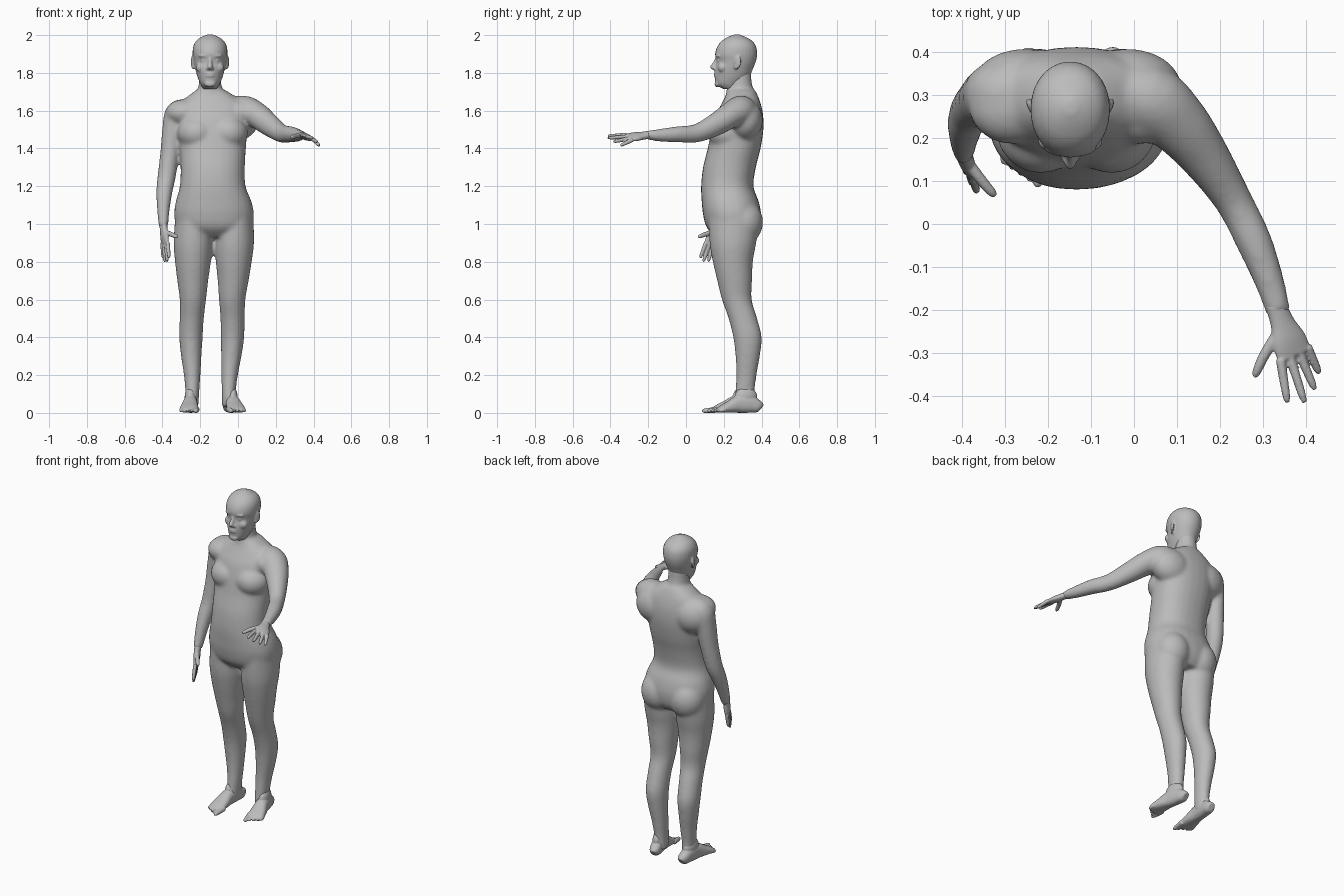
import bpy, bmesh, math
from mathutils import Vector, Matrix

cube = bpy.data.objects.get("Cube")
if cube:
    bpy.data.objects.remove(cube, do_unlink=True)

skin = bpy.data.materials.new("plain grey")
skin.use_nodes = True
grey = (0.5, 0.5, 0.5, 1)
skin.diffuse_color = grey
skin.node_tree.nodes["Principled BSDF"].inputs["Base Color"].default_value = grey

UP = Vector((0, 0, 1))
BACK = Vector((0, 1, 0))
MID = -0.148            # centre line of head and feet
TRUNK = -0.134          # centre line of the trunk, leaning to one side
SIDES = (-1, 1)


def refine(rows, steps=4):
    """Smooth curve through rows of numbers."""
    out = []
    for i in range(len(rows) - 1):
        a, b, c, d = (rows[max(0, min(len(rows) - 1, i + k))] for k in (-1, 0, 1, 2))
        for s in range(steps):
            t = s / steps
            out.append([q + t / 2 * (r - p + t * (2 * p - 5 * q + 4 * r - w + t * (3 * (q - r) + w - p)))
                        for p, q, r, w in zip(a, b, c, d)])
    return out + [list(rows[-1])]


def loft(bm, rows, ref=UP, level=False, power=1.0, sides=28):
    """Skin oval rings (x, y, z, side radius, other radius) along a path."""
    rows = refine(rows)
    pts = [Vector(r[:3]) for r in rows]
    rings = []
    for i, row in enumerate(rows):
        along = UP if level else (pts[min(i + 1, len(pts) - 1)] - pts[max(i - 1, 0)]).normalized()
        side = along.cross(ref).normalized()
        other = side.cross(along)
        ring = []
        for k in range(sides):
            a = math.tau * k / sides
            c, s = (math.copysign(abs(f) ** power, f) for f in (math.cos(a), math.sin(a)))
            ring.append(bm.verts.new(pts[i] + side * c * row[3] + other * s * row[4]))
        rings.append(ring)
    for a, b in zip(rings, rings[1:]):
        for k in range(sides):
            n = (k + 1) % sides
            bm.faces.new((a[k], a[n], b[n], b[k]))
    bm.faces.new(rings[0])
    bm.faces.new(rings[-1])


def levels(bm, rows, power=1.0):
    """Loft level rings given as (x, z, front, back, half width)."""
    loft(bm, [(x, (f + b) / 2, z, w, (b - f) / 2) for x, z, f, b, w in rows], BACK, True, power)


def ball(bm, place, size, turn=0):
    m = Matrix.Translation(place) @ Matrix.Rotation(turn, 4, 'Z') @ Matrix.Diagonal((*size, 1))
    bmesh.ops.create_uvsphere(bm, u_segments=24, v_segments=16, radius=1, matrix=m)


def digit(bm, base, tip, r, bend=Vector()):
    """A tapered finger or toe with a rounded end."""
    a, b = Vector(base), Vector(tip)
    rows = [(*(a.lerp(b, t) + bend * math.sin(math.pi * t)), r * k, r * k)
            for t, k in ((0, 1.1), (0.5, 1), (0.85, 0.85), (1, 0.45))]
    loft(bm, rows, Vector((0.3, 0.2, 1)), sides=12)


def fuse(name, bm, voxel, rounds):
    """Merge overlapping volumes into one smooth skin."""
    bmesh.ops.recalc_face_normals(bm, faces=bm.faces)
    mesh = bpy.data.meshes.new(name)
    bm.to_mesh(mesh)
    bm.free()
    mesh.materials.append(skin)
    ob = bpy.data.objects.new(name, mesh)
    bpy.context.collection.objects.link(ob)
    bpy.ops.object.select_all(action='DESELECT')
    ob.select_set(True)
    bpy.context.view_layer.objects.active = ob
    rm = ob.modifiers.new("skin", 'REMESH')
    rm.mode = 'VOXEL'
    rm.voxel_size = voxel
    sm = ob.modifiers.new("soften", 'SMOOTH')
    sm.factor = 0.5
    sm.iterations = rounds
    for m in (rm.name, sm.name):
        bpy.ops.object.modifier_apply(modifier=m)
    bpy.ops.object.shade_smooth_by_angle(angle=math.radians(50))


# Trunk and neck
bm = bmesh.new()
levels(bm, [(TRUNK + dx, z, f, b, w) for dx, z, f, b, w in (
    (.008, .93, .16, .36, .12), (.008, .98, .11, .39, .195), (.007, 1.05, .09, .398, .211),
    (.005, 1.12, .083, .385, .2), (0, 1.2, .08, .357, .174), (0, 1.3, .09, .37, .17),
    (0, 1.4, .115, .395, .176), (0, 1.5, .135, .41, .184), (0, 1.58, .158, .408, .19),
    (-.002, 1.64, .19, .395, .17), (-.007, 1.68, .21, .38, .12), (-.01, 1.71, .22, .365, .075))], 0.88)
levels(bm, [(MID, 1.62, .2, .375, .09), (MID, 1.7, .213, .36, .067),
            (MID, 1.75, .22, .348, .059), (MID, 1.81, .22, .345, .057)])
for s in SIDES:
    ball(bm, (TRUNK + s * .082, .222, 1.482), (.105, .105, .092))   # chest
    ball(bm, (TRUNK + s * .12, .315, 1.55), (.125, .092, .11))      # shoulder blade
    ball(bm, (TRUNK + s * .15, .275, 1.59), (.1, .09, .07))         # front of shoulder
    ball(bm, (TRUNK + .008 + s * .098, .3, 1.01), (.106, .108, .12))  # seat
    # Legs
    levels(bm, [(MID + .022 * z + s * dx, z, f, b, w) for dx, z, f, b, w in (
        (.112, 1.04, .12, .39, .095), (.109, .9, .125, .372, .104), (.108, .8, .142, .354, .095),
        (.107, .7, .165, .35, .082), (.104, .6, .19, .348, .07), (.108, .5, .225, .377, .064),
        (.11, .4, .25, .401, .062), (.106, .3, .262, .391, .054), (.099, .2, .266, .374, .044),
        (.096, .1, .26, .363, .036), (.096, .03, .262, .375, .034))])
# Lowered right arm, then the raised left arm
loft(bm, [(-.25, .3, 1.61, .05, .07), (-.315, .3, 1.585, .07, .076), (-.345, .295, 1.5, .056, .067),
          (-.36, .285, 1.38, .051, .058), (-.378, .265, 1.25, .048, .051), (-.39, .235, 1.17, .043, .046),
          (-.395, .2, 1.08, .034, .039), (-.395, .165, .98, .024, .031)], -BACK)
loft(bm, [(-.08, .31, 1.59, .06, .07), (.03, .29, 1.6, .082, .08), (.1, .235, 1.575, .073, .068),
          (.165, .155, 1.525, .058, .06), (.23, .055, 1.48, .044, .049), (.278, -.04, 1.475, .042, .043),
          (.313, -.13, 1.47, .035, .035), (.337, -.21, 1.47, .029, .023)])
fuse("body", bm, 0.009, 12)


# Hands
def hand(name, wrist, first, last, tips, thumb, ref):
    bm = bmesh.new()
    wrist, first, last = Vector(wrist), Vector(first), Vector(last)
    mid = (first + last) / 2
    wide = (last - first).length / 2
    rows = [(*wrist.lerp(mid, t), wide * k + .009, d)
            for t, k, d in ((-.3, .4, .021), (.2, .55, .019), (.65, .9, .018), (1.05, .95, .012))]
    loft(bm, rows, ref)
    for i, tip in enumerate(tips):
        digit(bm, first.lerp(last, i / 3), tip, .0105)
    digit(bm, wrist.lerp(first, .35), thumb, .0125, (first - last) * .1)
    fuse(name, bm, 0.004, 2)


hand("right_hand", (-.395, .165, .99), (-.372, .105, .9), (-.4, .165, .9),
     [(-.365, .075, .82), (-.375, .092, .8), (-.388, .118, .8), (-.397, .147, .82)],
     (-.322, .065, .93), Vector((1, 0.4, 0)))
hand("left_hand", (.337, -.21, 1.47), (.34, -.315, 1.472), (.402, -.285, 1.445),
     [(.356, -.415, 1.466), (.396, -.415, 1.455), (.42, -.385, 1.435), (.43, -.347, 1.415)],
     (.28, -.355, 1.455), Vector((.4, 0, .9)))


# Feet
def foot(name, heel, toe, s):
    bm = bmesh.new()
    heel, toe = Vector((*heel, 0)), Vector((*toe, 0))
    along = (toe - heel).normalized()
    out = Vector((-along.y, along.x, 0)) * s
    rows = []
    for t, w, h in ((0, .018, .024), (.06, .031, .034), (.25, .036, .048), (.45, .038, .046),
                    (.62, .045, .033), (.78, .049, .021), (.88, .043, .012)):
        rows.append((*(heel.lerp(toe, t) + UP * h), w, h))
    loft(bm, rows, UP, power=0.85)
    ball(bm, heel.lerp(toe, .3) + UP * .085, (.033, .06, .055), math.atan2(-along.x, along.y))
    for i in range(5):
        off = out * (i - 2) * .0205
        reach = -.012 * i + .012
        r = .014 if i == 0 else .0095
        digit(bm, heel.lerp(toe, .75) + off + UP * .018, toe + off + along * reach + UP * .01, r)
    fuse(name, bm, 0.004, 3)


foot("right_foot", (-.243, .396), (-.264, .1), -1)
foot("left_foot", (-.053, .396), (.003, .135), 1)

# Head with its face
bm = bmesh.new()
levels(bm, [(MID, *row) for row in (
    (1.715, .195, .28, .035), (1.74, .16, .3, .051), (1.78, .153, .335, .067),
    (1.82, .153, .354, .078), (1.86, .161, .37, .086), (1.9, .154, .377, .092),
    (1.94, .166, .371, .089), (1.97, .19, .35, .073), (1.99, .222, .315, .046),
    (2.003, .255, .285, .014))], 0.97)
loft(bm, [(MID, .168, 1.885, .009, .012), (MID, .157, 1.855, .01, .014),
          (MID, .144, 1.832, .014, .018), (MID, .152, 1.816, .011, .01)], BACK, True)
ball(bm, (MID, .166, 1.742), (.03, .015, .018))
for z in (1.783, 1.794):
    ball(bm, (MID, .158, z), (.025, .011, .006))
for s in SIDES:
    ball(bm, (MID + s * .013, .154, 1.823), (.009, .012, .008))
    ball(bm, (MID + s * .036, .17, 1.89), (.028, .011, .008), s * .3)
    ball(bm, (MID + s * .034, .18, 1.865), (.014, .014, .011))
    ball(bm, (MID + s * .043, .193, 1.828), (.032, .025, .028))
    ball(bm, (MID + s * .092, .272, 1.858), (.007, .021, .036), s * -.4)
    ball(bm, (MID + s * .088, .265, 1.833), (.007, .012, .016), s * -.4)
fuse("head", bm, 0.005, 5)
